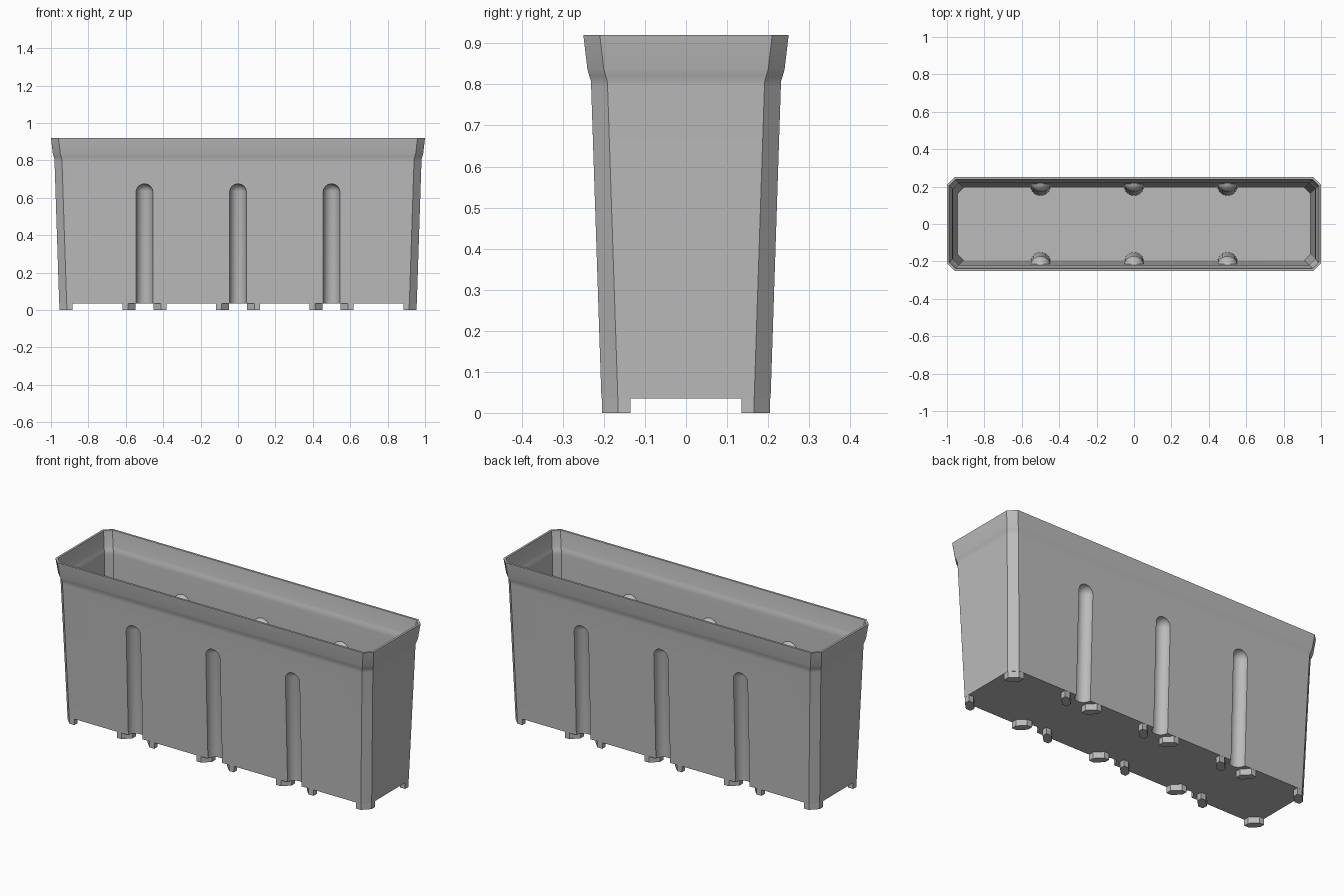
import bpy, bmesh, math
from mathutils import Matrix

default = bpy.data.objects.get("Cube")
if default:
    bpy.data.objects.remove(default, do_unlink=True)

WALL = 0.012        # shell thickness
CHAMFER = 0.04      # cut corner size
SLOPE = 0.0333      # outward lean of the walls
GROOVES = (-0.5, 0, 0.5)
# outer profile: height, half width, half depth
PROFILE = [(0.035, 0.956, 0.206), (0.795, 0.981, 0.231), (0.81, 0.982, 0.232),
           (0.822, 0.986, 0.236), (0.836, 0.99, 0.24), (0.92, 1.0, 0.25)]

grey = bpy.data.materials.new("plain_grey")
grey.use_nodes = True
grey.diffuse_color = (0.5, 0.5, 0.5, 1)
grey.node_tree.nodes["Principled BSDF"].inputs["Base Color"].default_value = (0.5, 0.5, 0.5, 1)


def make_object(name, bm):
    bmesh.ops.recalc_face_normals(bm, faces=bm.faces)
    mesh = bpy.data.meshes.new(name)
    bm.to_mesh(mesh)
    bm.free()
    mesh.materials.append(grey)
    obj = bpy.data.objects.new(name, mesh)
    bpy.context.collection.objects.link(obj)
    return obj


def loft(name, profile, chamfer):
    """Stack of rectangles with cut corners, capped at both ends."""
    bm = bmesh.new()
    rings = []
    for z, w, d in profile:
        a, b = w - chamfer, d - chamfer
        outline = [(a, -d), (w, -b), (w, b), (a, d), (-a, d), (-w, b), (-w, -b), (-a, -d)]
        rings.append([bm.verts.new((x, y, z)) for x, y in outline])
    for low, high in zip(rings, rings[1:]):
        for i in range(8):
            j = (i + 1) % 8
            bm.faces.new((low[i], low[j], high[j], high[i]))
    bm.faces.new(rings[0])
    bm.faces.new(rings[-1])
    return make_object(name, bm)


def capsules(name, radius):
    """Six long round-ended bars that follow the lean of the walls."""
    bm = bmesh.new()
    z = 0.63
    for gx in GROOVES:
        for side in (-1, 1):
            new = bmesh.ops.create_uvsphere(bm, u_segments=24, v_segments=15, radius=radius)["verts"]
            for v in new:
                if v.co.z < 0:
                    v.co.z -= 0.75
            place = Matrix.Translation((gx, side * (0.205 + SLOPE * z), z))
            lean = Matrix.Rotation(-SLOPE * side, 4, "X")
            bmesh.ops.transform(bm, matrix=place @ lean, verts=new)
    return make_object(name, bm)


def cut(obj, cutters):
    """Subtract the cutters for good, then drop them."""
    for cutter in cutters:
        cutter.hide_render = True
        mod = obj.modifiers.new("cut", "BOOLEAN")
        mod.operation = "DIFFERENCE"
        mod.solver = "EXACT"
        mod.object = cutter
    graph = bpy.context.evaluated_depsgraph_get()
    result = bpy.data.meshes.new_from_object(obj.evaluated_get(graph))
    obj.modifiers.clear()
    obj.data = result
    for cutter in cutters:
        bpy.data.objects.remove(cutter, do_unlink=True)


def foot(name, x, y, flip):
    """Block with two opposite corners cut off."""
    h, c, top = 0.035, CHAMFER, 0.042
    outline = [(h - c, h), (h, h - c), (h, -h), (c - h, -h), (-h, c - h), (-h, h)]
    bm = bmesh.new()
    base = bm.faces.new([bm.verts.new((x + flip * px, y + py, 0)) for px, py in outline])
    lifted = bmesh.ops.extrude_face_region(bm, geom=[base])["geom"]
    bmesh.ops.translate(bm, vec=(0, 0, top),
                        verts=[g for g in lifted if isinstance(g, bmesh.types.BMVert)])
    if not any(len(f.verts) == 6 and f.calc_center_median().z < 0.001 for f in bm.faces):
        bm.faces.new([v for v in bm.verts if v.co.z < 0.001])
    return make_object(name, bm)


# Planter shell: hollow inside, with grooves outside and matching ridges inside
shell = loft("planter_shell", PROFILE, CHAMFER)
inner = [(z, w - WALL, d - WALL) for z, w, d in PROFILE]
inner[0] = (0.035 + WALL, inner[0][1], inner[0][2])
inner.append((0.95, 1.0035 - WALL, 0.2535 - WALL))
cavity = loft("cavity", inner, CHAMFER - WALL * (2 - math.sqrt(2)))
cut(cavity, [capsules("ridges", 0.055)])
cut(shell, [cavity, capsules("grooves", 0.045)])

bpy.ops.object.select_all(action="DESELECT")
shell.select_set(True)
bpy.context.view_layer.objects.active = shell
bpy.ops.object.shade_smooth_by_angle(angle=math.radians(30))

# Feet at the corners and on both sides of every groove
for side, word in ((-1, "front"), (1, "back")):
    y = side * 0.17
    for end, hand in ((-1, "right"), (1, "left")):
        foot(f"{word}_{hand}_corner_foot", end * 0.92, y, end * side)
        for n, gx in enumerate(GROOVES, 1):
            foot(f"{word}_groove_{n}_{hand}_foot", gx + end * 0.0825, y, -end * side)
